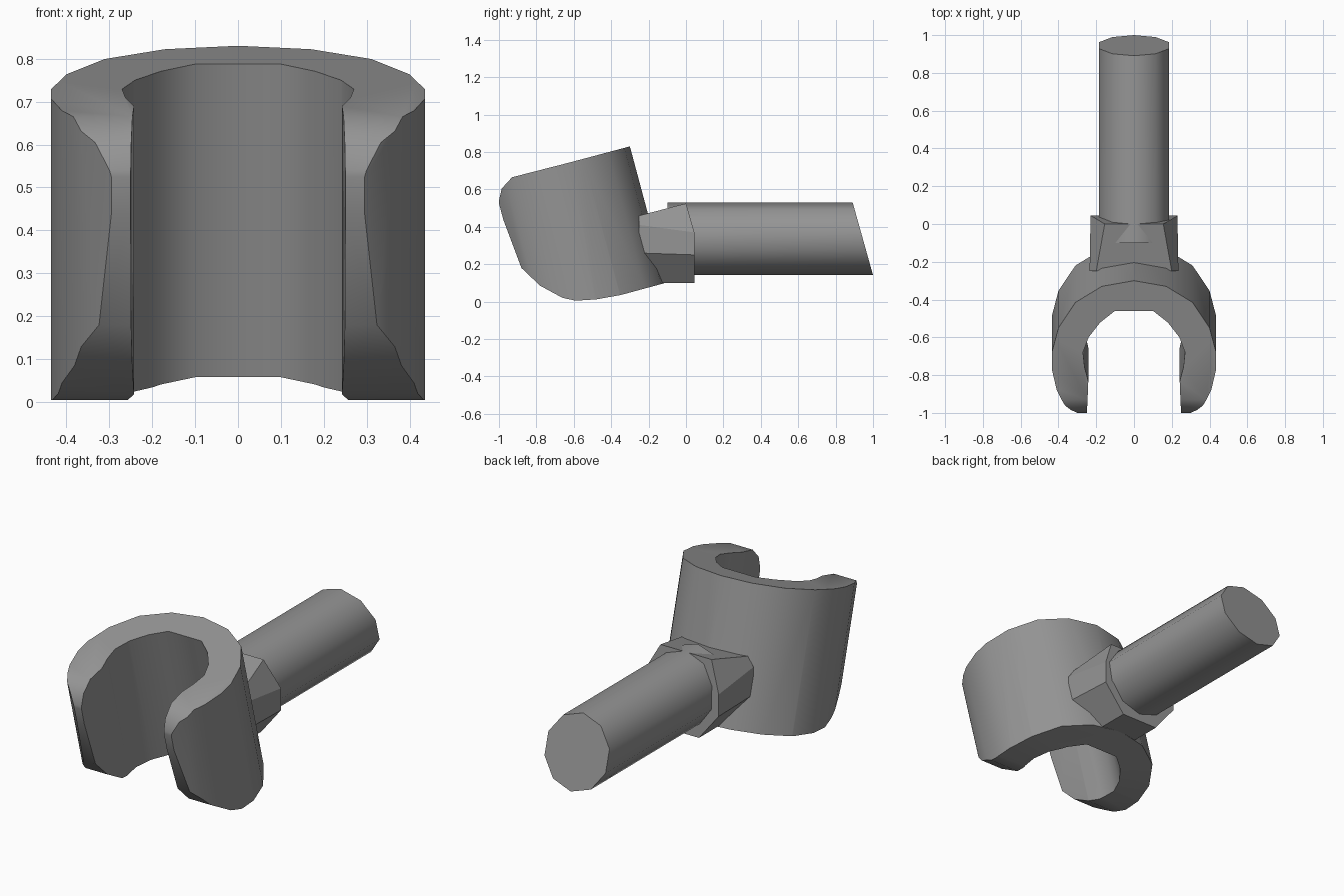
import bpy, bmesh
from math import sin, cos, pi, radians
from mathutils import Matrix, Vector

if "Cube" in bpy.data.objects:
    bpy.data.objects.remove(bpy.data.objects["Cube"])

grey = bpy.data.materials.new("grey plastic")
grey.use_nodes = True
colour = (0.3, 0.3, 0.3, 1)
grey.diffuse_color = colour
grey.node_tree.nodes["Principled BSDF"].inputs["Base Color"].default_value = colour


def loft(name, start, end):
    """Closed solid between two matching loops of points."""
    bm = bmesh.new()
    a = [bm.verts.new(p) for p in start]
    b = [bm.verts.new(p) for p in end]
    n = len(a)
    bm.faces.new(a)
    bm.faces.new(b[::-1])
    for i in range(n):
        j = (i + 1) % n
        bm.faces.new((a[i], b[i], b[j], a[j]))
    bmesh.ops.recalc_face_normals(bm, faces=bm.faces)
    mesh = bpy.data.meshes.new(name)
    bm.to_mesh(mesh)
    bm.free()
    mesh.materials.append(grey)
    obj = bpy.data.objects.new(name, mesh)
    bpy.context.collection.objects.link(obj)
    return obj


def activate(obj):
    bpy.ops.object.select_all(action='DESELECT')
    obj.select_set(True)
    bpy.context.view_layer.objects.active = obj


def mirrored(half):
    """Join a half outline with its reflection across x = 0."""
    return half + [(-p[0], *p[1:]) for p in reversed(half) if abs(p[0]) > 1e-6]


# Clip: C-shaped section swept along an axis leaning forward
outer = [(0, -.075), (.17, -.106), (.31, -.194), (.40, -.333), (.435, -.468),
         (.435, -.56), (.41, -.67), (.365, -.765), (.295, -.83), (.25, -.83)]
inner = [(.242, -.627), (.262, -.548), (.27, -.468), (.24, -.385), (.18, -.305), (.10, -.24)]
section = mirrored(outer + inner)
# the half outline starts on the centre line, so the reflection closes it
tilt = Matrix.Rotation(radians(15), 4, 'X')
clip = loft("clip", [tilt @ Vector((x, u, -.5)) for x, u in section],
            [tilt @ Vector((x, u, 1.5)) for x, u in section])

# Side outline that rounds the clip's jaws and trims its ends
side = [(-.1, .883), (-.30, .83), (-.61, .747), (-.93, .665), (-.985, .605), (-1.0, .54),
        (-1.0, .5), (-.88, .18), (-.78, .085), (-.66, .02), (-.59, .005), (-.48, .012),
        (-.35, .035), (-.11, .10), (.05, .147)]
cutter = loft("clip_trim", [(-1, y, z) for y, z in side], [(1, y, z) for y, z in side])
cutter.hide_render = True
trim = clip.modifiers.new("trim", 'BOOLEAN')
trim.operation = 'INTERSECT'
trim.solver = 'EXACT'
trim.object = cutter
activate(clip)
bpy.ops.object.modifier_apply(modifier=trim.name)
bpy.data.objects.remove(cutter)

# Collar joining the clip to the bar
front = mirrored([(.2, -.25, .46), (.235, -.25, .41), (.235, -.25, .26), (.11, -.24, .10)])
back = mirrored([(.155, 0, .525), (.23, .045, .37), (.23, .045, .25), (.11, .045, .10)])
collar = loft("collar", front, back)

# Ten-sided bar with a slanted end
ring = [(.195 * cos(a), .336 + .195 * sin(a)) for a in (pi / 10 + i * pi / 5 for i in range(10))]
bar = loft("bar", [(x, -.1, z) for x, z in ring],
           [(x, 1 - (z - .141) * .28, z) for x, z in ring])

for obj, angle in ((clip, 42), (collar, 15), (bar, 42)):
    activate(obj)
    bpy.ops.object.shade_smooth_by_angle(angle=radians(angle))
